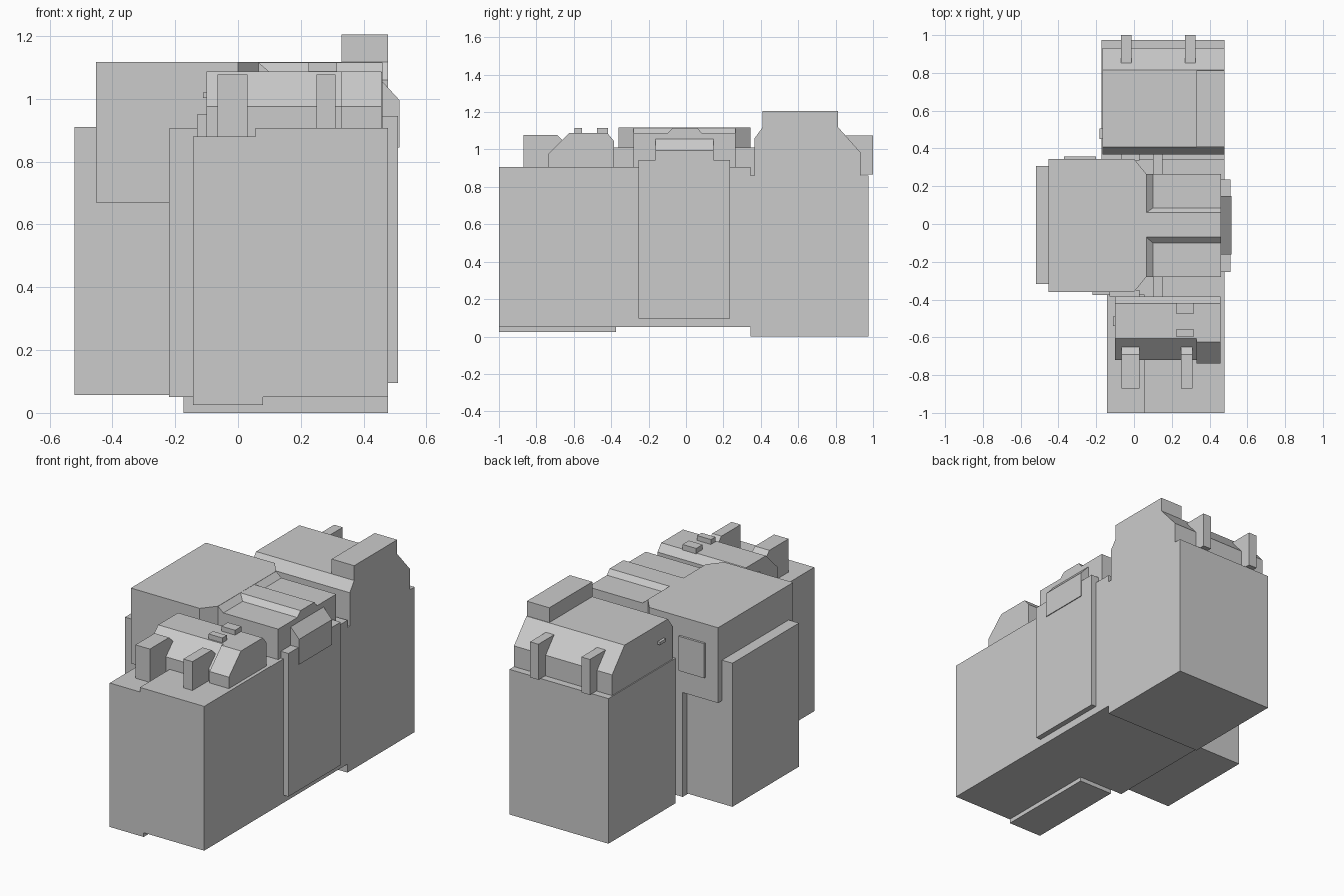
import bpy


def prism(name, axis, pts, lo, hi):
    """Extrude a closed profile along an axis: x takes (y,z), y takes (x,z), z takes (x,y)."""
    place = {'x': lambda p, d: (d, p[0], p[1]),
             'y': lambda p, d: (p[0], d, p[1]),
             'z': lambda p, d: (p[0], p[1], d)}[axis]
    area = sum(a[0] * b[1] - b[0] * a[1] for a, b in zip(pts, pts[1:] + pts[:1]))
    if (area < 0) != (axis == 'y'):
        pts = pts[::-1]
    n = len(pts)
    verts = [place(p, lo) for p in pts] + [place(p, hi) for p in pts]
    faces = [tuple(range(n))[::-1], tuple(range(n, 2 * n))]
    faces += [(i, (i + 1) % n, (i + 1) % n + n, i + n) for i in range(n)]
    mesh = bpy.data.meshes.new(name)
    mesh.from_pydata(verts, [], faces)
    obj = bpy.data.objects.new(name, mesh)
    bpy.context.collection.objects.link(obj)
    return obj


def box(name, x0, x1, y0, y1, z0, z1):
    return prism(name, 'z', [(x0, y0), (x1, y0), (x1, y1), (x0, y1)], z0, z1)


# Front body, stepped along its top and bottom
prism('front_body', 'y', [(-0.143, 0.025), (0.08, 0.025), (0.08, 0.05), (0.478, 0.05),
                          (0.478, 0.907), (0.055, 0.907), (0.055, 0.88), (-0.143, 0.88)],
      -1.0, -0.375)

# Middle and back bodies
box('middle_body', -0.22, 0.478, -0.375, 0.345, 0.05, 0.905)
box('back_body', -0.173, 0.478, 0.345, 0.975, 0.0, 0.862)

# Large side housing with chamfered inner corners, and the panel below it
prism('side_housing', 'z', [(-0.452, -0.36), (0.0, -0.36), (0.065, -0.28), (0.065, 0.265),
                            (0.0, 0.345), (-0.452, 0.345)], 0.67, 1.117)
box('side_panel', -0.52, -0.14, -0.318, 0.307, 0.057, 0.91)
box('housing_plate', -0.37, -0.2, 0.34, 0.358, 0.80, 1.005)

# Central deck with a raised ridge, and the ramp where it meets the housing
prism('central_deck', 'x', [(-0.28, 0.88), (-0.28, 1.086), (-0.1, 1.086), (-0.07, 1.116),
                            (0.06, 1.116), (0.085, 1.086), (0.265, 1.086), (0.265, 0.88)],
      0.03, 0.46)
prism('deck_ramp', 'y', [(0.06, 1.08), (0.1, 1.08), (0.1, 1.086), (0.065, 1.116), (0.06, 1.116)],
      -0.28, 0.265)

# Right panel with its sloped latch
box('right_panel', 0.455, 0.51, -0.255, 0.235, 0.095, 0.945)
prism('right_latch', 'y', [(0.45, 0.845), (0.515, 0.845), (0.515, 0.995), (0.46, 1.055),
                           (0.45, 1.055)], -0.162, 0.147)

# Small bridges and wedges between the parts
for side, y0, y1 in (('front', -0.39, -0.27), ('back', 0.255, 0.375)):
    box(side + '_bridge', 0.1, 0.152, y0, y1, 0.86, 1.01)
box('front_filler', -0.13, 0.03, -0.385, -0.35, 0.88, 0.95)
box('back_filler', -0.065, 0.03, 0.335, 0.37, 0.86, 1.0)

# Front cap in two slightly offset sections
for name, x0, x1, off in (('front_cap', -0.1, 0.33, 0.0), ('front_cap_end', 0.33, 0.457, -0.018)):
    prism(name, 'x', [(-0.72 + off, 0.87), (-0.72 + off, 0.975), (-0.607 + off, 1.087),
                      (-0.42, 1.087), (-0.385, 1.045), (-0.385, 0.87)], x0, x1)
for i, (y0, y1) in enumerate(((-0.597, -0.555), (-0.477, -0.417))):
    box(f'cap_tab_{i}', 0.225, 0.315, y0, y1, 1.07, 1.116)
box('front_nub', -0.112, -0.09, -0.54, -0.49, 1.003, 1.02)

# Back cap with a tall block on the right
prism('back_cap', 'x', [(0.367, 0.85), (0.367, 1.06), (0.408, 1.117), (0.815, 1.117),
                        (0.932, 0.985), (0.932, 0.85)], -0.167, 0.478)
box('tall_block', 0.33, 0.478, 0.408, 0.812, 1.1, 1.205)
box('back_nub', -0.183, -0.16, 0.45, 0.505, 1.003, 1.02)

# Upright posts at both ends
for i, (x0, x1) in enumerate(((-0.065, 0.03), (0.25, 0.31))):
    prism(f'front_post_{i}', 'x', [(-0.87, 0.87), (-0.87, 1.078), (-0.69, 1.078),
                                   (-0.65, 1.04), (-0.65, 0.87)], x0, x1)
for i, (x0, x1) in enumerate(((-0.068, -0.012), (0.27, 0.325))):
    prism(f'back_post_{i}', 'x', [(1.0, 0.865), (1.0, 1.076), (0.845, 1.076),
                                  (0.845, 0.865)], x0, x1)
